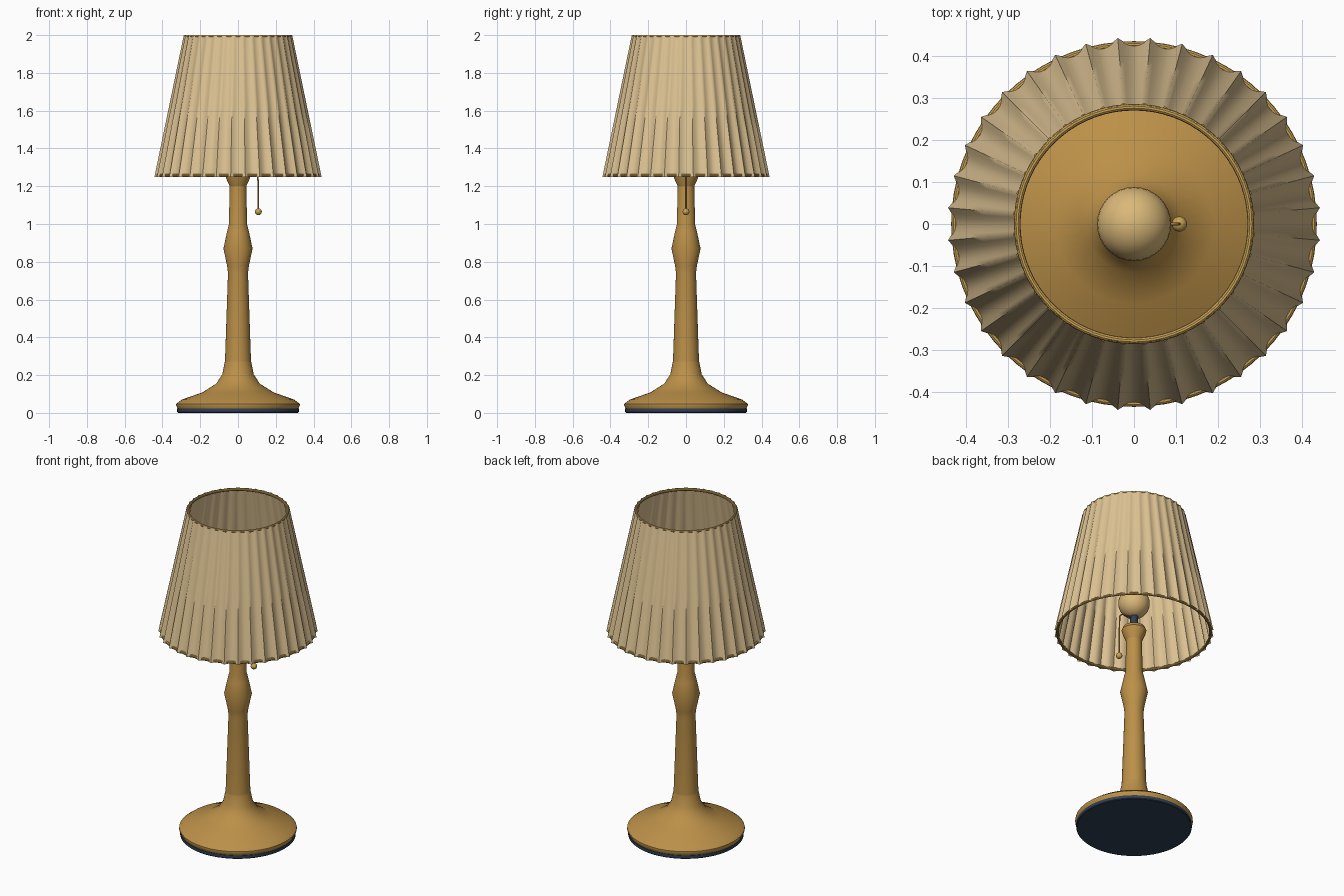
import bpy, bmesh, math
from math import cos, sin, pi, radians

cube = bpy.data.objects.get("Cube")
if cube:
    bpy.data.objects.remove(cube, do_unlink=True)


def material(name, colour):
    m = bpy.data.materials.new(name)
    m.use_nodes = True
    m.diffuse_color = (*colour, 1)
    bsdf = next(n for n in m.node_tree.nodes if n.type == 'BSDF_PRINCIPLED')
    bsdf.inputs["Base Color"].default_value = (*colour, 1)
    return m


brass = material("aged brass", (0.50, 0.28, 0.065))
trim = material("trim gold", (0.58, 0.36, 0.09))
fabric = material("cream fabric", (0.72, 0.54, 0.29))
glass = material("warm bulb glass", (0.70, 0.48, 0.19))
navy = material("dark navy", (0.03, 0.05, 0.09))


def finish(obj, name, mat, angle=35):
    obj.name = name
    obj.data.materials.append(mat)
    bpy.ops.object.select_all(action='DESELECT')
    obj.select_set(True)
    bpy.context.view_layer.objects.active = obj
    bpy.ops.object.shade_smooth_by_angle(angle=radians(angle))
    return obj


def loft(name, rings, mat, angle=35, caps=True):
    """Skin a list of rings of points with quads."""
    bm = bmesh.new()
    loops = [[bm.verts.new(p) for p in ring] for ring in rings]
    n = len(loops[0])
    for low, high in zip(loops, loops[1:]):
        for i in range(n):
            j = (i + 1) % n
            bm.faces.new((low[i], low[j], high[j], high[i]))
    if caps:
        bm.faces.new(loops[0][::-1])
        bm.faces.new(loops[-1])
    mesh = bpy.data.meshes.new(name)
    bm.to_mesh(mesh)
    bm.free()
    obj = bpy.data.objects.new(name, mesh)
    bpy.context.collection.objects.link(obj)
    return finish(obj, name, mat, angle)


def lathe(name, profile, mat, sides=48, angle=35):
    rings = [[(r * cos(2 * pi * i / sides), r * sin(2 * pi * i / sides), z)
              for i in range(sides)] for r, z in profile]
    return loft(name, rings, mat, angle)


def ball(name, radius, location, mat):
    bpy.ops.mesh.primitive_uv_sphere_add(
        segments=32, ring_count=16, radius=radius, location=location)
    return finish(bpy.context.object, name, mat)


# Foot and turned column
lathe("base_pad", [(0.318, 0), (0.322, 0.004), (0.322, 0.022)], navy)
lathe("base", [(0.318, 0.02), (0.328, 0.04), (0.327, 0.048), (0.298, 0.07),
               (0.19, 0.108), (0.115, 0.155), (0.083, 0.205), (0.069, 0.275)], brass)
lathe("stem", [(0.07, 0.26), (0.068, 0.3), (0.053, 0.74), (0.058, 0.78),
               (0.077, 0.87), (0.059, 0.955), (0.048, 1.0), (0.044, 1.21)], brass)
lathe("stem_cup", [(0.044, 1.2), (0.062, 1.24), (0.069, 1.265),
                   (0.06, 1.285), (0.03, 1.3)], brass)

# Light fitting
lathe("socket", [(0.022, 1.29), (0.022, 1.375)], navy, sides=24)
ball("bulb", 0.088, (0, 0, 1.44), glass)

# Pull cord
path = [(0.01, 1.345), (0.085, 1.34), (0.102, 1.325), (0.105, 1.3), (0.108, 1.07)]
curve = bpy.data.curves.new("pull_cord", 'CURVE')
curve.dimensions = '3D'
curve.bevel_depth = 0.004
curve.bevel_resolution = 2
curve.use_fill_caps = True
spline = curve.splines.new('POLY')
spline.points.add(len(path) - 1)
for point, (x, z) in zip(spline.points, path):
    point.co = (x, 0, z, 1)
curve.materials.append(brass)
bpy.context.collection.objects.link(bpy.data.objects.new("pull_cord", curve))
ball("pull_knob", 0.018, (0.108, 0, 1.065), trim)

# Pleated shade: pleats crest sharply and deepen toward the hem
PLEATS, STEPS = 36, 6


def pleat_ring(crest, depth, z):
    n = PLEATS * STEPS
    ring = []
    for i in range(n):
        a = 2 * pi * i / n
        r = crest - depth * abs(cos(PLEATS * a / 2))
        ring.append((r * cos(a), r * sin(a), z))
    return ring


rows = 6
shade_rings = []
for k in range(rows + 1):
    t = k / rows
    shade_rings.append(pleat_ring(0.444 - 0.156 * t, 0.018 - 0.011 * t, 1.25 + 0.75 * t))
loft("shade", shade_rings, fabric, angle=60, caps=False)

# Wire hoops at both ends of the shade
for name, radius, z in (("shade_top_hoop", 0.278, 1.992), ("shade_bottom_hoop", 0.427, 1.258)):
    bpy.ops.mesh.primitive_torus_add(
        major_radius=radius, minor_radius=0.008, major_segments=72,
        minor_segments=10, location=(0, 0, z))
    finish(bpy.context.object, name, trim)
